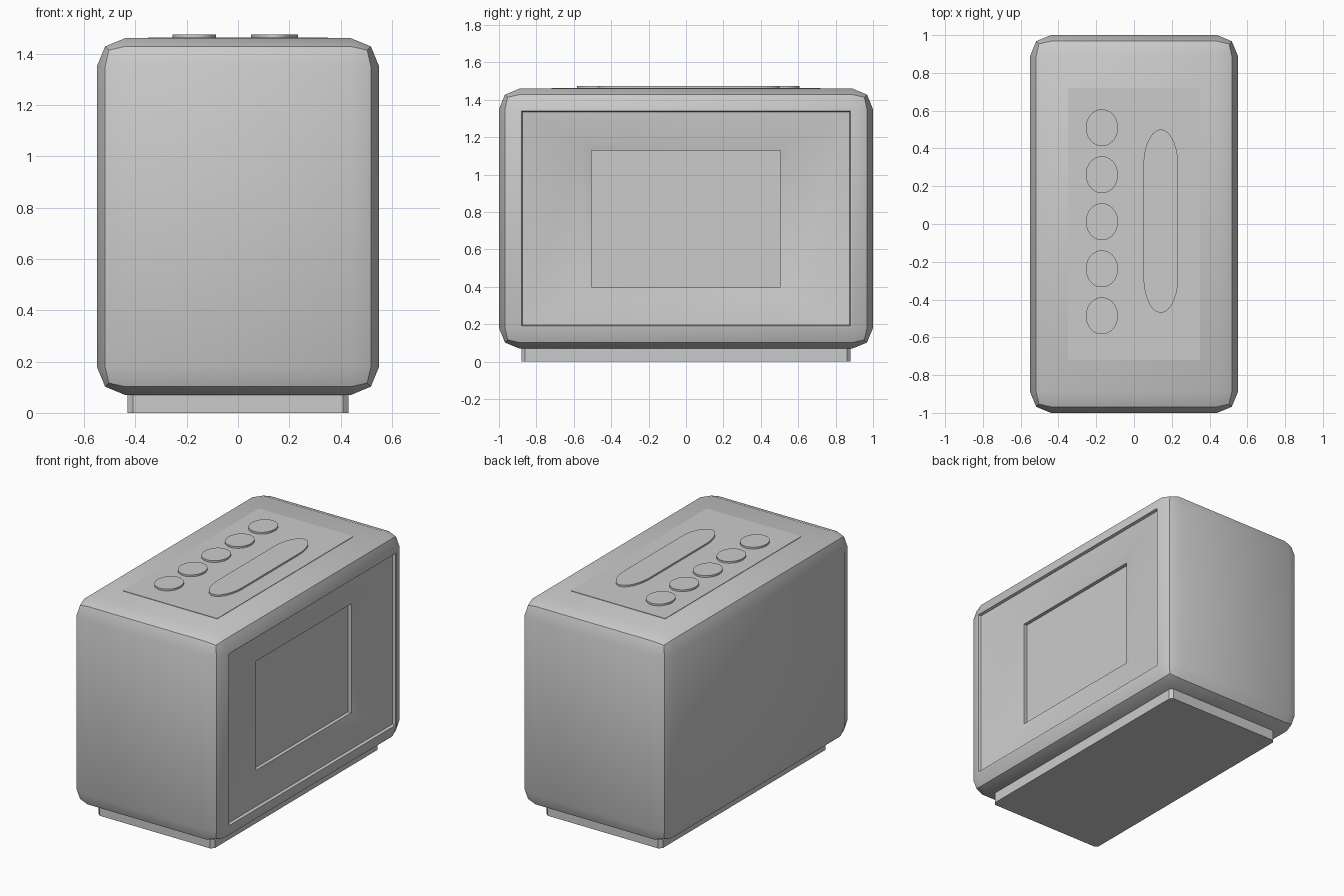
import bpy, bmesh, math

if "Cube" in bpy.data.objects:
    bpy.data.objects.remove(bpy.data.objects["Cube"])


def finish(bm, name):
    bmesh.ops.recalc_face_normals(bm, faces=bm.faces)
    mesh = bpy.data.meshes.new(name)
    bm.to_mesh(mesh)
    bm.free()
    obj = bpy.data.objects.new(name, mesh)
    bpy.context.collection.objects.link(obj)
    bpy.ops.object.select_all(action='DESELECT')
    obj.select_set(True)
    bpy.context.view_layer.objects.active = obj
    bpy.ops.object.shade_smooth_by_angle(angle=math.radians(30))
    return obj


def box_bm(x, y, z0, z1):
    bm = bmesh.new()
    bmesh.ops.create_cube(bm, size=2)
    for v in bm.verts:
        v.co = (v.co.x * x, v.co.y * y, z0 if v.co.z < 0 else z1)
    return bm


def step_face(bm, face, x, hy, z0, z1):
    """Extrude a rectangular +x face to a new rectangle at depth x."""
    mid = face.calc_center_median()
    new = bmesh.ops.extrude_discrete_faces(bm, faces=[face])['faces'][0]
    for v in new.verts:
        v.co = (x, hy if v.co.y > mid.y else -hy, z1 if v.co.z > mid.z else z0)
    return new


def button(name, x, y, rx, ry, z0, z1, straight=0.0, n=32):
    """Raised oval button; straight is the half length of its parallel sides."""
    bm = bmesh.new()
    verts = []
    for i in range(n):
        a = 2 * math.pi * (i + 0.5) / n
        shift = math.copysign(straight, math.sin(a))
        verts.append(bm.verts.new((x + rx * math.cos(a),
                                   y + ry * math.sin(a) + shift, z0)))
    base = bm.faces.new(verts)
    top = bmesh.ops.extrude_face_region(bm, geom=[base])['geom']
    for v in top:
        if isinstance(v, bmesh.types.BMVert):
            v.co.z = z1
    return finish(bm, name)


# Body: rounded box with a stepped, dished screen bezel on the +x side
bm = box_bm(0.55, 1.0, 0.07, 1.46)
bmesh.ops.bevel(bm, geom=bm.edges[:], offset=0.11, offset_type='OFFSET',
                segments=2, profile=0.5, affect='EDGES')
bm.normal_update()
face = max(bm.faces, key=lambda f: f.calc_center_median().x)
for ring in ((0.55, 0.88, 0.19, 1.34),
             (0.532, 0.875, 0.195, 1.335),
             (0.50, 0.56, 0.345, 1.175),
             (0.486, 0.505, 0.40, 1.13),
             (0.462, 0.505, 0.40, 1.13)):
    face = step_face(bm, face, *ring)
finish(bm, "clock_body")

# Base plinth with chamfered upright edges
bm = box_bm(0.43, 0.88, 0.0, 0.12)
upright = [e for e in bm.edges if abs(e.verts[0].co.z - e.verts[1].co.z) > 0.05]
bmesh.ops.bevel(bm, geom=upright, offset=0.02, segments=1, affect='EDGES')
finish(bm, "base_plinth")

# Thin control plate on top
finish(box_bm(0.35, 0.72, 1.44, 1.463), "control_plate")

# Row of five round buttons and one long bar button
for i in range(5):
    button(f"round_button_{i + 1}", -0.17, 0.51 - 0.249 * i, 0.085, 0.098, 1.45, 1.475)
button("long_button", 0.142, 0.015, 0.092, 0.19, 1.45, 1.474, straight=0.295)
